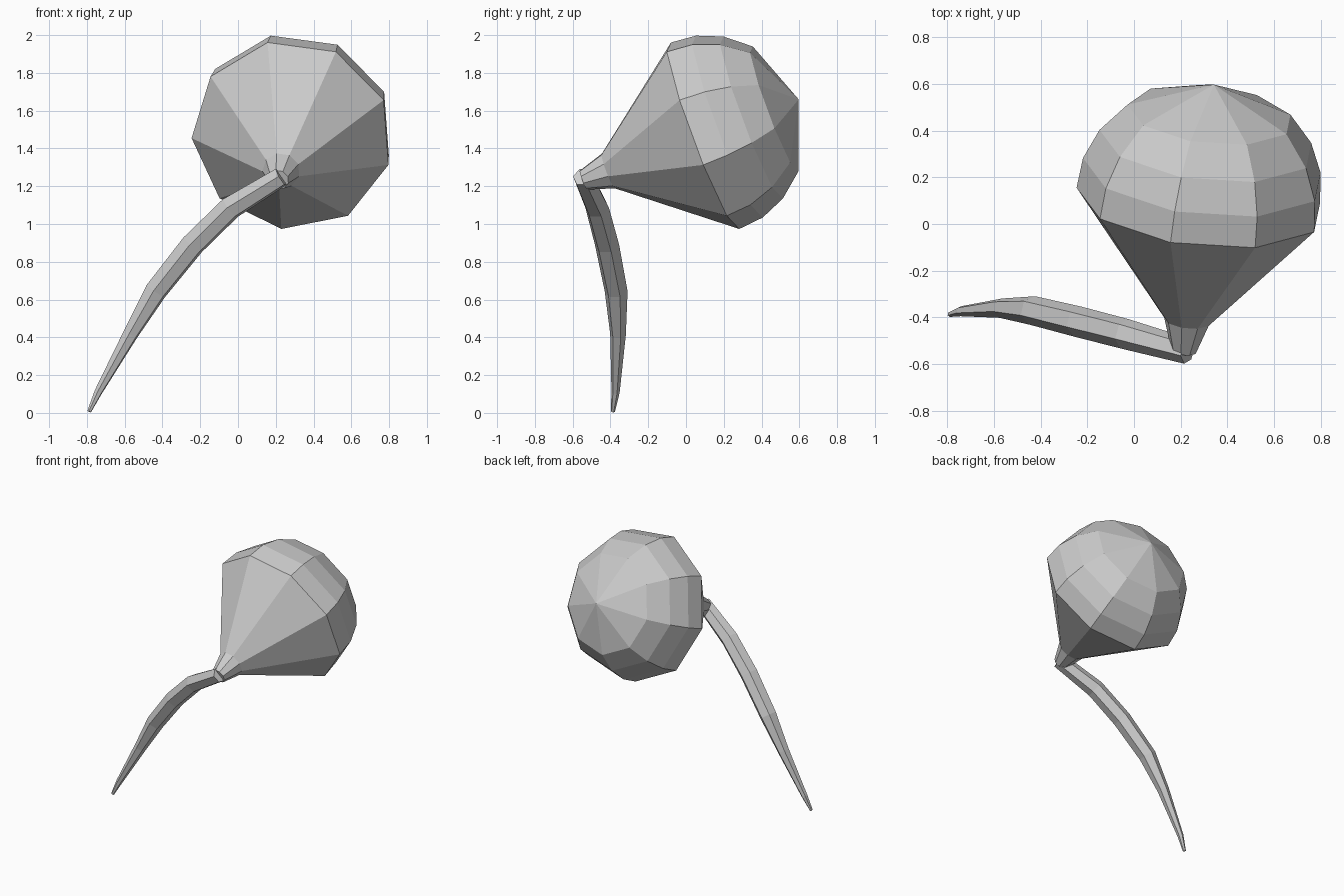
import bpy, bmesh, math
from mathutils import Vector

if "Cube" in bpy.data.objects:
    bpy.data.objects.remove(bpy.data.objects["Cube"])


def loft(name, rings, cap_start=True, cap_end=True, tip=None):
    """Skin a list of equal-length rings; optionally close the end to a tip point."""
    bm = bmesh.new()
    loops = [[bm.verts.new(p) for p in ring] for ring in rings]
    n = len(loops[0])
    for a, b in zip(loops, loops[1:]):
        for i in range(n):
            j = (i + 1) % n
            bm.faces.new((a[i], a[j], b[j], b[i]))
    if cap_start:
        bm.faces.new(loops[0][::-1])
    if tip is not None:
        t = bm.verts.new(tip)
        for i in range(n):
            bm.faces.new((loops[-1][i], loops[-1][(i + 1) % n], t))
    elif cap_end:
        bm.faces.new(loops[-1])
    bmesh.ops.recalc_face_normals(bm, faces=bm.faces)
    mesh = bpy.data.meshes.new(name)
    bm.to_mesh(mesh)
    bm.free()
    obj = bpy.data.objects.new(name, mesh)
    bpy.context.collection.objects.link(obj)
    return obj


def ring(center, axis, radius, sides, ref, phase=0.0):
    """Regular polygon around axis, first corner pointing toward ref."""
    u = (ref - axis * ref.dot(axis)).normalized()
    v = axis.cross(u)
    return [center + radius * (math.cos(a) * u + math.sin(a) * v)
            for a in (phase + 2 * math.pi * i / sides for i in range(sides))]


# Bulb: nine-sided cone with a domed back, tilted along its axis
center = Vector((0.285, 0.09, 1.47))
axis = Vector((0.105, 0.935, 0.35)).normalized()
corner = Vector((-0.055, 0.19, -0.49))
profile = [(-0.68, 0.055), (-0.54, 0.10), (0.0, 0.535),
           (0.138, 0.522), (0.275, 0.465), (0.405, 0.358)]
loft("bulb", [ring(center + axis * d, axis, r, 9, corner) for d, r in profile],
     tip=center + axis * 0.544)

# Stem: curved six-sided tube tapering to the ground
path = [((0.23, -0.545, 1.25), 0.055), ((-0.04, -0.47, 1.085), 0.065),
        ((-0.24, -0.418, 0.89), 0.066), ((-0.435, -0.37, 0.645), 0.062),
        ((-0.57, -0.36, 0.415), 0.042), ((-0.74, -0.373, 0.11), 0.022),
        ((-0.788, -0.387, 0.007), 0.011)]
pts = [Vector(p) for p, _ in path]
stem = []
for i, (p, r) in enumerate(path):
    tangent = (pts[min(i + 1, len(pts) - 1)] - pts[max(i - 1, 0)]).normalized()
    stem.append(ring(pts[i], tangent, r, 6, Vector((0, 1, 0)), math.radians(10)))
loft("stem", stem)
